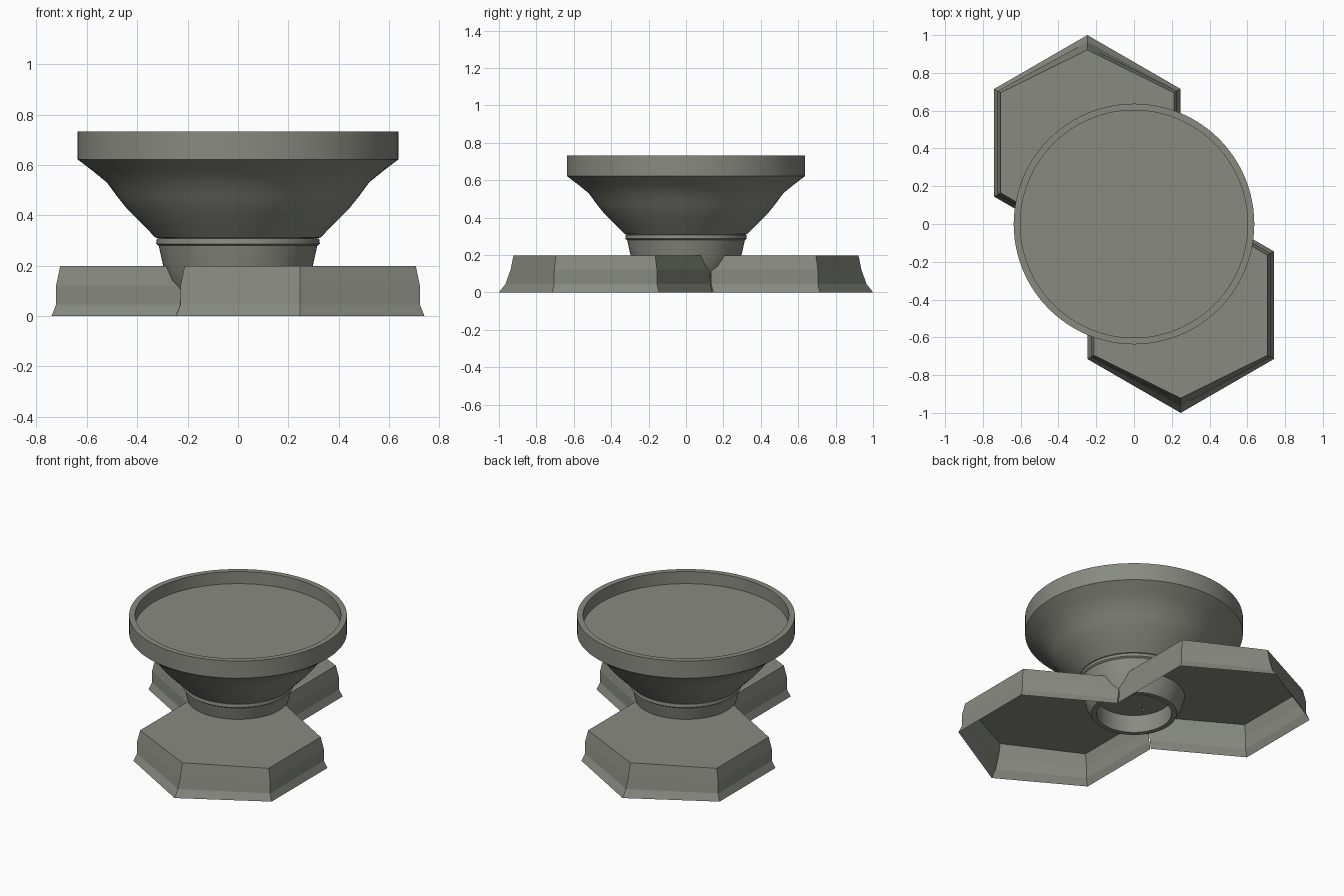
import bpy, bmesh, math
from mathutils import Vector

cube = bpy.data.objects.get("Cube")
if cube:
    bpy.data.objects.remove(cube, do_unlink=True)

# Single grey material
grey = bpy.data.materials.new("warm_grey")
grey.use_nodes = True
COLOUR = (0.25, 0.26, 0.22, 1)
grey.diffuse_color = COLOUR
grey.node_tree.nodes["Principled BSDF"].inputs["Base Color"].default_value = COLOUR


def finish(name, bm, smooth=False):
    mesh = bpy.data.meshes.new(name)
    bm.to_mesh(mesh)
    bm.free()
    mesh.materials.append(grey)
    obj = bpy.data.objects.new(name, mesh)
    bpy.context.collection.objects.link(obj)
    if smooth:
        bpy.ops.object.select_all(action="DESELECT")
        obj.select_set(True)
        bpy.context.view_layer.objects.active = obj
        bpy.ops.object.shade_smooth_by_angle(angle=math.radians(25))
    return obj


def lathe(name, profile, steps=96):
    """Turn a (radius, height) profile, listed from bottom to top, around z."""
    bm = bmesh.new()
    rings = []
    for r, z in profile:
        if r == 0:
            rings.append([bm.verts.new((0, 0, z))] * steps)
        else:
            rings.append([bm.verts.new((r * math.cos(math.tau * i / steps),
                                        r * math.sin(math.tau * i / steps), z))
                          for i in range(steps)])
    for low, high in zip(rings, rings[1:]):
        for i in range(steps):
            j = (i + 1) % steps
            corners = dict.fromkeys((low[i], low[j], high[j], high[i]))
            bm.faces.new(list(corners))
    return finish(name, bm, smooth=True)


def hex_foot(name, side):
    """Open-bottomed flared hexagon; side = 1 is the back one, -1 the front one."""
    bm = bmesh.new()
    centre = Vector((-0.247, 0.43, 0))
    # height, tip radius, radius of other corners, scale of the two joint corners
    levels = [(0, 0.57, 0.57, 1.0), (0.045, 0.535, 0.549, 0.93),
              (0.12, 0.508, 0.549, 0.92), (0.198, 0.492, 0.53, 0.86)]
    rings = []
    for z, tip, other, joint in levels:
        ring = []
        for i in range(6):
            a = math.radians(90 + 60 * i)
            d = Vector((math.cos(a), math.sin(a), 0))
            if i in (3, 4):
                p = (centre + d * 0.57) * joint
            else:
                p = centre + d * (tip if i == 0 else other)
            ring.append(bm.verts.new((p.x * side, p.y * side, z)))
        rings.append(ring)
    # The side shared with the other foot stays open
    for low, high in zip(rings, rings[1:]):
        for i in (0, 1, 2, 4, 5):
            j = (i + 1) % 6
            bm.faces.new((low[i], low[j], high[j], high[i]))
    bm.faces.new(rings[-1])
    return finish(name, bm)


# Feet joined along one edge
hex_foot("back_foot", 1)
hex_foot("front_foot", -1)

# Hollow stem, from the inner wall round the lower lip to the collar
lathe("stem", [(0.22, 0.198), (0.22, 0.085), (0.25, 0.085), (0.28, 0.14),
               (0.297, 0.2), (0.315, 0.28), (0.325, 0.287), (0.322, 0.307),
               (0.31, 0.31)])

# Flared bowl with a raised rim and sunken flat floor
lathe("bowl", [(0.31, 0.308), (0.328, 0.312), (0.375, 0.36), (0.44, 0.425),
               (0.48, 0.475), (0.52, 0.53), (0.575, 0.575), (0.637, 0.622),
               (0.637, 0.733), (0.602, 0.733), (0.602, 0.655), (0, 0.655)])
